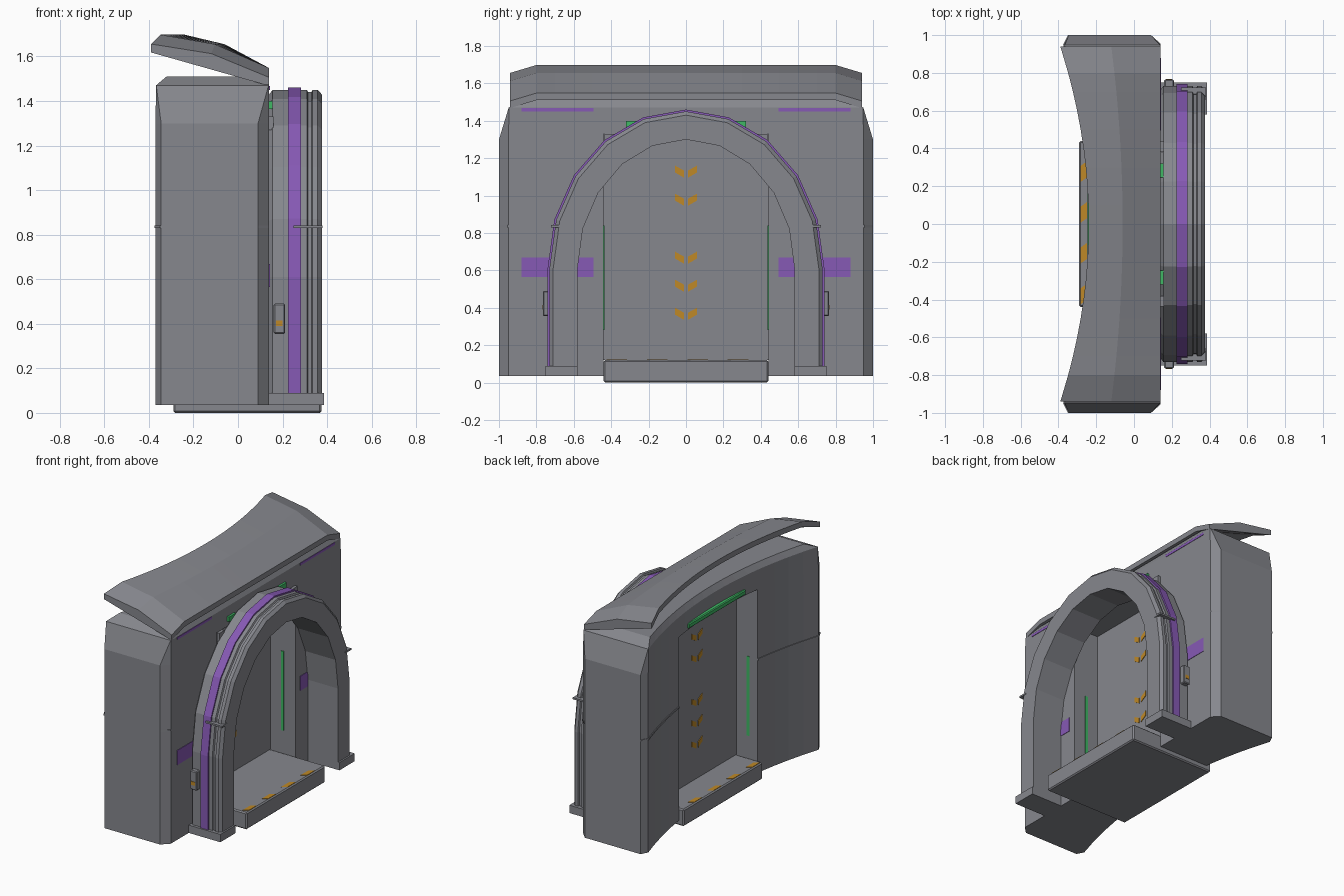
import bpy, bmesh, math
from mathutils import Vector

cube = bpy.data.objects.get("Cube")
if cube:
    bpy.data.objects.remove(cube, do_unlink=True)


def material(name, rgb):
    m = bpy.data.materials.new(name)
    m.use_nodes = True
    m.diffuse_color = (*rgb, 1)
    m.node_tree.nodes["Principled BSDF"].inputs["Base Color"].default_value = (*rgb, 1)
    return m


GREY = material("grey_metal", (0.24, 0.245, 0.27))
PURPLE = material("purple_paint", (0.24, 0.10, 0.46))
GREEN = material("green_light", (0.05, 0.48, 0.13))
ORANGE = material("orange_paint", (0.52, 0.25, 0.02))


def finish(name, bm, mat):
    bmesh.ops.recalc_face_normals(bm, faces=bm.faces)
    me = bpy.data.meshes.new(name)
    bm.to_mesh(me)
    bm.free()
    me.materials.append(mat)
    ob = bpy.data.objects.new(name, me)
    bpy.context.collection.objects.link(ob)
    return ob


def loft(name, rings, mat):
    """Skin closed rings of equal length and cap both ends."""
    bm = bmesh.new()
    vs = [[bm.verts.new(p) for p in r] for r in rings]
    n = len(rings[0])
    for a, b in zip(vs, vs[1:]):
        for i in range(n):
            j = (i + 1) % n
            bm.faces.new((a[i], a[j], b[j], b[i]))
    bm.faces.new(vs[0])
    bm.faces.new(vs[-1])
    return finish(name, bm, mat)


def box(name, x, y, z, mat, bevel=0):
    ring = lambda h: [(x[0], y[0], h), (x[1], y[0], h), (x[1], y[1], h), (x[0], y[1], h)]
    ob = loft(name, [ring(z[0]), ring(z[1])], mat)
    if bevel:
        mod = ob.modifiers.new("Bevel", "BEVEL")
        mod.width = bevel
        mod.segments = 1
    return ob


def cut(ob, cutter):
    mod = ob.modifiers.new("Cut", "BOOLEAN")
    mod.operation = "DIFFERENCE"
    mod.solver = "EXACT"
    mod.object = cutter
    bpy.context.view_layer.objects.active = ob
    bpy.ops.object.modifier_apply(modifier=mod.name)


# Wall with a concave back, chamfered ends and a bevelled top
def wall_ring(z, corner, end, chamfer, inset=0.0, out=0.0):
    front = 0.14 - inset
    back = lambda y: -0.22 - 0.15 * (y / 0.95) ** 2 + inset - out
    steps = 16
    arc = [-corner + 2 * corner * i / steps for i in range(steps + 1)]
    pts = [(back(y), y, z) for y in arc]
    pts += [(back(corner) + chamfer * 0.5, end + out, z), (front - chamfer, end + out, z),
            (front, corner + out, z), (front, -corner - out, z),
            (front - chamfer, -end - out, z), (back(corner) + chamfer * 0.5, -end - out, z)]
    return pts


wall = loft("wall", [wall_ring(0.035, 0.95, 1, 0.05), wall_ring(1.3, 0.95, 1, 0.05),
                     wall_ring(1.47, 0.945, 0.948, 0.003),
                     wall_ring(1.51, 0.86, 0.863, 0.003, inset=0.022)], GREY)
seam = loft("wall_seam", [wall_ring(z, 0.95, 0.995, 0.05, out=0.005) for z in (0.83, 0.842)], GREY)
cutter = box("doorway_cutter", (-1, 1), (-0.44, 0.44), (-0.1, 1.33), GREY)
cutter.hide_render = True
cut(wall, cutter)
cut(seam, cutter)
bpy.data.objects.remove(cutter, do_unlink=True)


# Overhanging roof, dipping at both ends
def roof_ring(y):
    t = (y / 0.94) ** 2
    drop = max(0, abs(y) - 0.8) / 0.14 * 0.042
    back = -0.24 - 0.15 * t
    mid = -0.06 - 0.06 * t
    pts = [(back, 1.66), (back, 1.698), (mid, 1.655), (0.14, 1.548), (0.14, 1.51)]
    return [(x, y, z - drop) for x, z in pts]


loft("roof", [roof_ring(y) for y in [-0.94] + [i * 0.1 for i in range(-8, 9)] + [0.94]], GREY)


# Arch swept from a profile of (depth, inset) points
def sweep_arch(name, profile, mat):
    rings = []
    for k in range(-1, 12):
        a = math.radians(18 * min(max(k, 0), 10))
        ring = []
        for x, o in profile:
            z = 0.08 if k in (-1, 11) else 0.61 + (0.85 - o) * math.sin(a)
            ring.append((x, (0.74 - o) * math.cos(a), z))
        rings.append(ring)
    return loft(name, rings, mat)


sweep_arch("arch", [(0.14, 0.03), (0.155, 0.01), (0.31, 0.01), (0.315, 0.02), (0.33, 0.02),
                    (0.335, 0.01), (0.358, 0.01), (0.376, 0.03), (0.376, 0.16), (0.14, 0.16)], GREY)
sweep_arch("arch_stripe", [(0.225, 0), (0.283, 0), (0.283, 0.02), (0.225, 0.02)], PURPLE)

# Floor slab and double door
box("floor_slab", (-0.29, 0.375), (-0.44, 0.44), (0, 0.12), GREY, 0.008)
for side, s in (("left", 1), ("right", -1)):
    def mirrored(name, x, y, z, mat, bevel=0):
        box(f"{side}_{name}", x, sorted((s * y[0], s * y[1])), z, mat, bevel)

    mirrored("door_leaf", (-0.085, -0.055), (0.001, 0.44), (0.12, 1.33), GREY)
    mirrored("jamb_light_back", (-0.19, -0.17), (0.435, 0.442), (0.28, 0.84), GREEN)
    mirrored("jamb_light_front", (0.03, 0.05), (0.435, 0.442), (0.28, 0.84), GREEN)
    mirrored("arch_foot", (0.135, 0.387), (0.58, 0.75), (0.035, 0.09), GREY)
    mirrored("arch_seam", (0.25, 0.38), (0.66, 0.722), (0.83, 0.842), GREY)
    mirrored("control_box", (0.16, 0.212), (0.72, 0.765), (0.355, 0.49), GREY, 0.006)
    mirrored("control_mark", (0.17, 0.2), (0.762, 0.768), (0.39, 0.415), ORANGE)
    mirrored("arch_bracket", (0.14, 0.16), (0.38, 0.437), (1.27, 1.33), GREY)
    mirrored("arch_lamp", (0.14, 0.155), (0.245, 0.32), (1.365, 1.4), GREEN)
    mirrored("wall_panel", (0.138, 0.143), (0.495, 0.88), (0.565, 0.668), PURPLE)
    mirrored("wall_stripe", (0.138, 0.143), (0.495, 0.88), (1.45, 1.467), PURPLE)

    # Chevron halves on both faces of the door
    for i, z in enumerate((0.355, 0.505, 0.655, 0.965, 1.115)):
        shape = [(0.01, -0.02), (0.058, 0.008), (0.058, 0.045), (0.01, 0.018)]
        loft(f"{side}_chevron_{i}",
             [[(x, s * y, z + h) for y, h in shape] for x in (-0.089, -0.051)], ORANGE)

# Lamp above the doorway at the back
box("doorway_lamp", (-0.247, -0.21), (-0.32, 0.32), (1.34, 1.375), GREEN, 0.006)

# Slanted dashes along both edges of the floor
for edge, x0, x1 in (("back", -0.282, -0.248), ("front", 0.333, 0.367)):
    for i in range(4):
        y = -0.37 + 0.216 * i
        shape = [(x0, y - 0.055), (x1, y - 0.03), (x1, y + 0.055), (x0, y + 0.03)]
        loft(f"{edge}_floor_dash_{i}", [[(*p, z) for p in shape] for z in (0.118, 0.123)], ORANGE)
